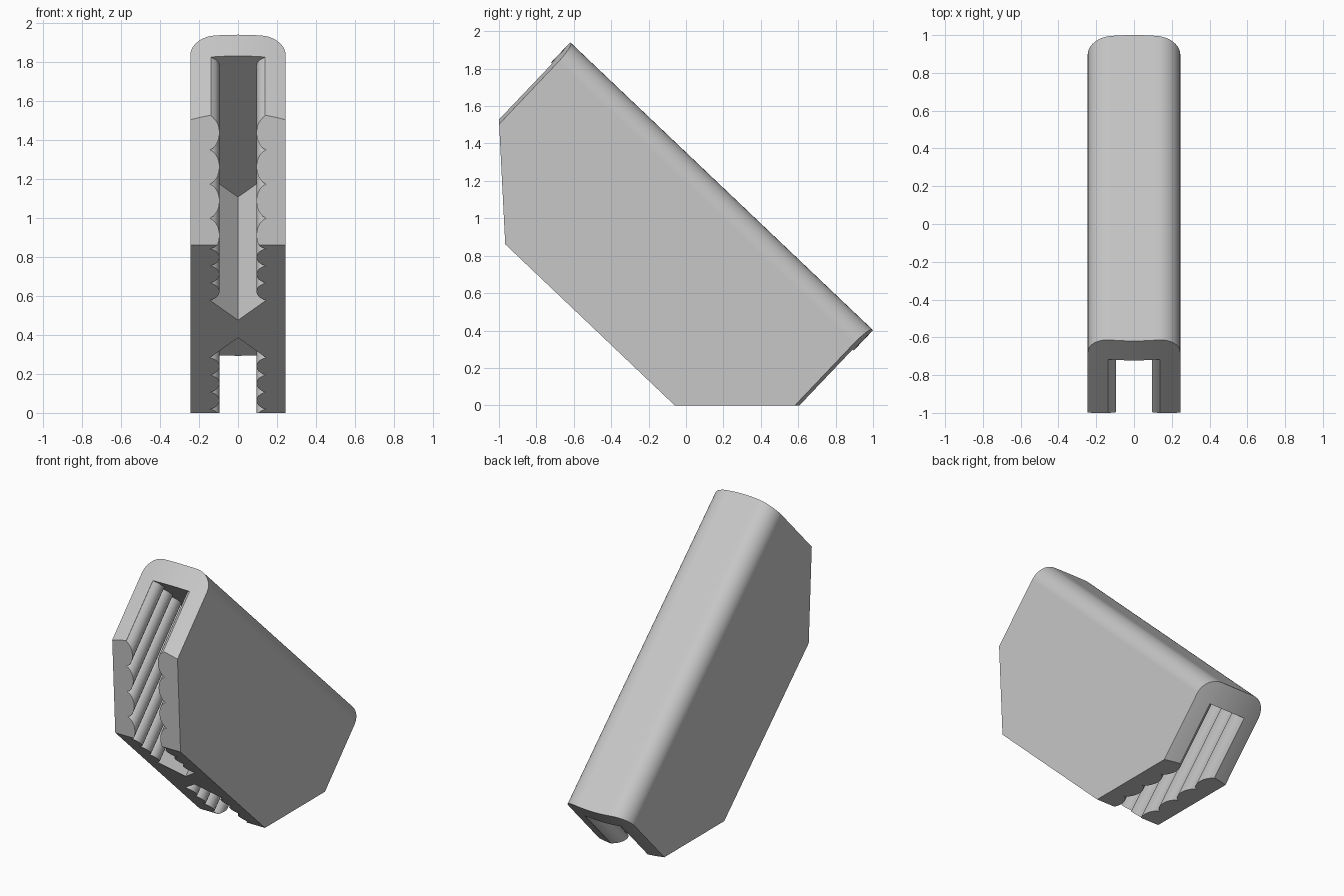
import bpy, bmesh, math
from mathutils import Matrix, Vector

cube = bpy.data.objects.get("Cube")
if cube:
    bpy.data.objects.remove(cube, do_unlink=True)

# Dimensions in the clip's own frame: x across, y along its length, z up its height
HALF_W, HALF_L, BOTTOM, TOP = 0.245, 1.117, -0.05, 0.972
CORNER_R, CEILING, BULGE = 0.12, 0.822, 0.43
RIBS, VALLEY, PEAK = 7, 0.145, 0.095
TILT = math.radians(-43.55)

grey = bpy.data.materials.new("light_grey")
grey.use_nodes = True
colour = (0.57, 0.57, 0.57, 1)
grey.diffuse_color = colour
grey.node_tree.nodes["Principled BSDF"].inputs["Base Color"].default_value = colour


def make_object(name, bm):
    bmesh.ops.recalc_face_normals(bm, faces=bm.faces)
    mesh = bpy.data.meshes.new(name)
    bm.to_mesh(mesh)
    bm.free()
    ob = bpy.data.objects.new(name, mesh)
    bpy.context.collection.objects.link(ob)
    mesh.materials.append(grey)
    return ob


def build_body():
    """Long block with rounded top edges and gently bowed ends."""
    steps = 10
    arc = []
    for i in range(steps + 1):
        a = math.pi / 2 * i / steps
        arc.append((HALF_W - CORNER_R + CORNER_R * math.cos(a),
                    TOP - CORNER_R + CORNER_R * math.sin(a)))
    half = arc + [(0.09, TOP), (0.045, TOP)]
    profile = [(-x, z) for x, z in half] + [(0, TOP)] + half[::-1]
    bm = bmesh.new()
    columns = []
    for x, z in profile:
        end = HALF_L - BULGE * x * x
        columns.append([bm.verts.new((x, y, h)) for y, h in
                        ((-end, BOTTOM), (end, BOTTOM), (end, z), (-end, z))])
    for a, b in zip(columns, columns[1:]):
        for i in range(4):
            j = (i + 1) % 4
            bm.faces.new((a[i], a[j], b[j], b[i]))
    bm.faces.new(columns[0])
    bm.faces.new(columns[-1])
    # Slanted cuts across both lower corners
    for side in (-1, 1):
        cut = bmesh.ops.bisect_plane(
            bm, geom=bm.verts[:] + bm.edges[:] + bm.faces[:],
            plane_co=Vector((0, side * 0.625, BOTTOM)),
            plane_no=Vector((0, side * -math.sin(TILT), -math.cos(TILT))),
            clear_outer=True)
        edges = [e for e in cut["geom_cut"] if isinstance(e, bmesh.types.BMEdge)]
        bmesh.ops.contextual_create(bm, geom=edges)
    return make_object("clip_body", bm)


def build_slot(name, side):
    """Ribbed slot with a pointed inner end, open below and at the end."""
    first, last = 1.107, 0.215
    pitch = (first - last) / RIBS
    sag = VALLEY - PEAK
    radius = (pitch * pitch / 4 + sag * sag) / (2 * sag)
    sweep = math.asin(pitch / 2 / radius)
    edge = [(0.138, 1.3), (0.138, first)]
    for k in range(RIBS):
        middle = first - (k + 0.5) * pitch
        for i in range(1, 11):
            a = sweep * (1 - i / 5)
            edge.append((PEAK + radius - radius * math.cos(a),
                         middle + radius * math.sin(a)))
    outline = edge + [(0, 0.065)] + [(-x, y) for x, y in edge[::-1]]
    bm = bmesh.new()
    face = bm.faces.new([bm.verts.new((x, side * y, -0.3)) for x, y in outline])
    out = bmesh.ops.extrude_face_region(bm, geom=[face])
    bmesh.ops.translate(bm, vec=(0, 0, CEILING + 0.3),
                        verts=[v for v in out["geom"] if isinstance(v, bmesh.types.BMVert)])
    ob = make_object(name, bm)
    ob.hide_render = True
    return ob


# Cut the front and back slots, leaving the waisted divider between them
body = build_body()
bpy.ops.object.select_all(action="DESELECT")
bpy.context.view_layer.objects.active = body
body.select_set(True)
for label, direction in (("front_slot_cutter", -1), ("back_slot_cutter", 1)):
    cutter = build_slot(label, direction)
    mod = body.modifiers.new(label, "BOOLEAN")
    mod.operation = "DIFFERENCE"
    mod.solver = "EXACT"
    mod.object = cutter
    bpy.ops.object.modifier_apply(modifier=mod.name)
    bpy.data.objects.remove(cutter, do_unlink=True)

# Tilt the clip so that it stands on its slanted back cut
mesh = body.data
mesh.transform(Matrix.Rotation(TILT, 4, "X") @ Matrix.Translation((0, -0.676, 0)))
ys = [v.co.y for v in mesh.vertices]
low = min(v.co.z for v in mesh.vertices)
mesh.transform(Matrix.Translation((0, -(min(ys) + max(ys)) / 2, -low)))

bpy.ops.object.shade_smooth_by_angle(angle=math.radians(32))
weighted = body.modifiers.new("even_shading", "WEIGHTED_NORMAL")
weighted.keep_sharp = True
